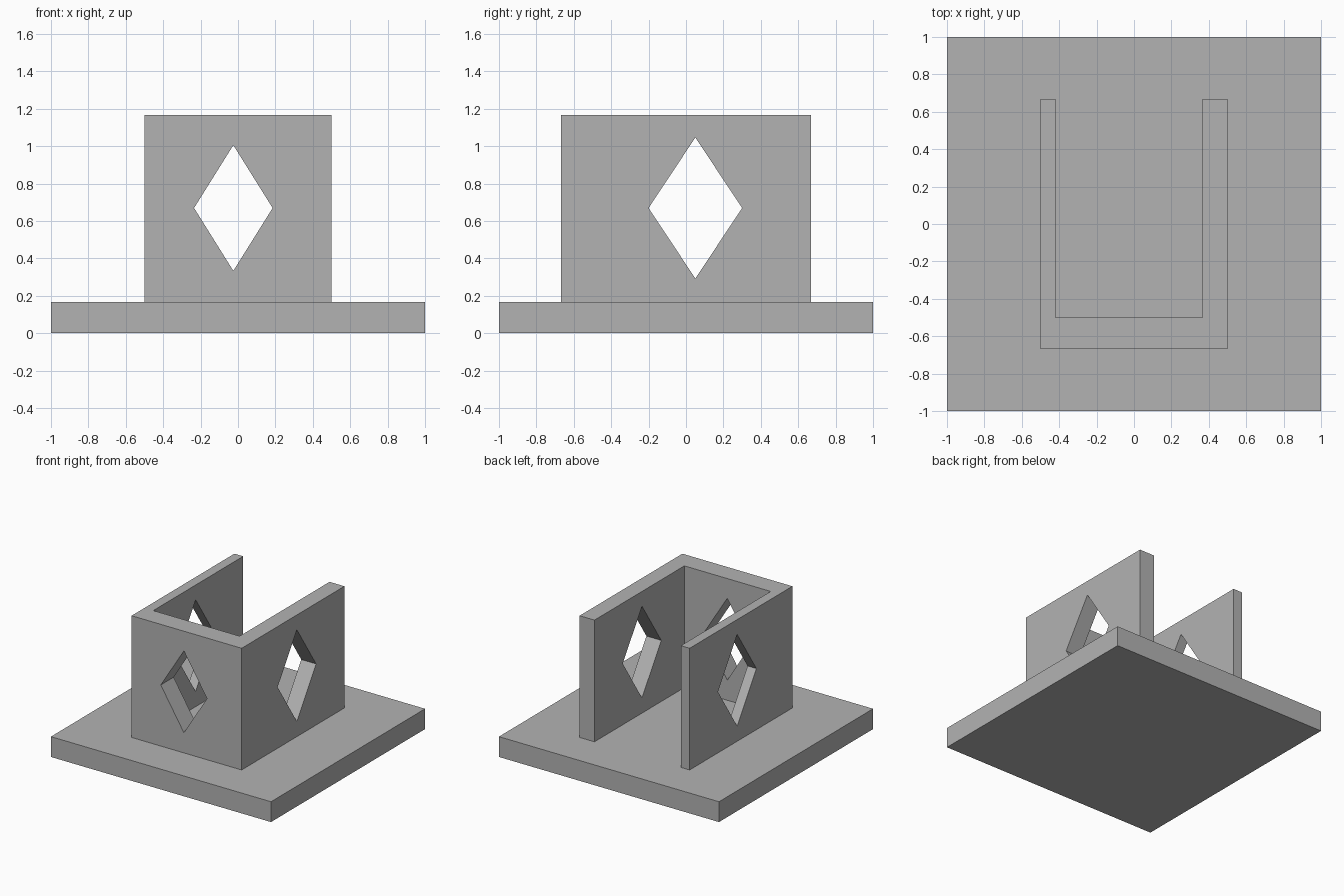
import bpy
import bmesh
from mathutils import Vector

default = bpy.data.objects.get("Cube")
if default:
    bpy.data.objects.remove(default, do_unlink=True)

grey = bpy.data.materials.new("plain grey")
grey.use_nodes = True
colour = (0.45, 0.45, 0.45, 1)
grey.diffuse_color = colour
grey.node_tree.nodes["Principled BSDF"].inputs["Base Color"].default_value = colour


def prism(name, outline, along):
    """Extrude a flat outline along a vector into a closed solid."""
    bm = bmesh.new()
    face = bm.faces.new([bm.verts.new(p) for p in outline])
    grown = bmesh.ops.extrude_face_region(bm, geom=[face], use_keep_orig=True)
    moved = [v for v in grown["geom"] if isinstance(v, bmesh.types.BMVert)]
    bmesh.ops.translate(bm, verts=moved, vec=Vector(along))
    bmesh.ops.recalc_face_normals(bm, faces=bm.faces)
    mesh = bpy.data.meshes.new(name)
    bm.to_mesh(mesh)
    bm.free()
    mesh.materials.append(grey)
    obj = bpy.data.objects.new(name, mesh)
    bpy.context.collection.objects.link(obj)
    return obj


def diamond(name, centre, half_width, half_height, along):
    """Diamond cutter centred on a point, running along a vector."""
    along, up = Vector(along), Vector((0, 0, half_height))
    side = along.cross(up).normalized() * half_width
    start = Vector(centre) - along / 2
    return prism(name, [start + up, start + side, start - up, start - side], along)


base_top, wall_top = 0.167, 1.167

# Square base plate
prism("base_plate", [(-1, -1, 0), (1, -1, 0), (1, 1, 0), (-1, 1, 0)], (0, 0, base_top))

# U-shaped wall, open at the back, with one side thicker than the other
front, back, inner_front = -0.667, 0.667, -0.5
u_profile = [(-0.5, front), (0.5, front), (0.5, back), (0.365, back),
             (0.365, inner_front), (-0.42, inner_front), (-0.42, back), (-0.5, back)]
wall = prism("u_shaped_wall", [(x, y, base_top) for x, y in u_profile],
             (0, 0, wall_top - base_top))

# Diamond windows: one through the front, one through both sides
cutters = [
    diamond("front_window_cutter", (-0.025, -0.6, 0.669), 0.21, 0.336, (0, 0.5, 0)),
    diamond("side_window_cutter", (0, 0.05, 0.669), 0.25, 0.377, (1.5, 0, 0)),
]
bpy.context.view_layer.objects.active = wall
for cutter in cutters:
    cut = wall.modifiers.new(cutter.name, "BOOLEAN")
    cut.operation = "DIFFERENCE"
    cut.solver = "EXACT"
    cut.object = cutter
    bpy.ops.object.modifier_apply(modifier=cut.name)
    bpy.data.objects.remove(cutter, do_unlink=True)
